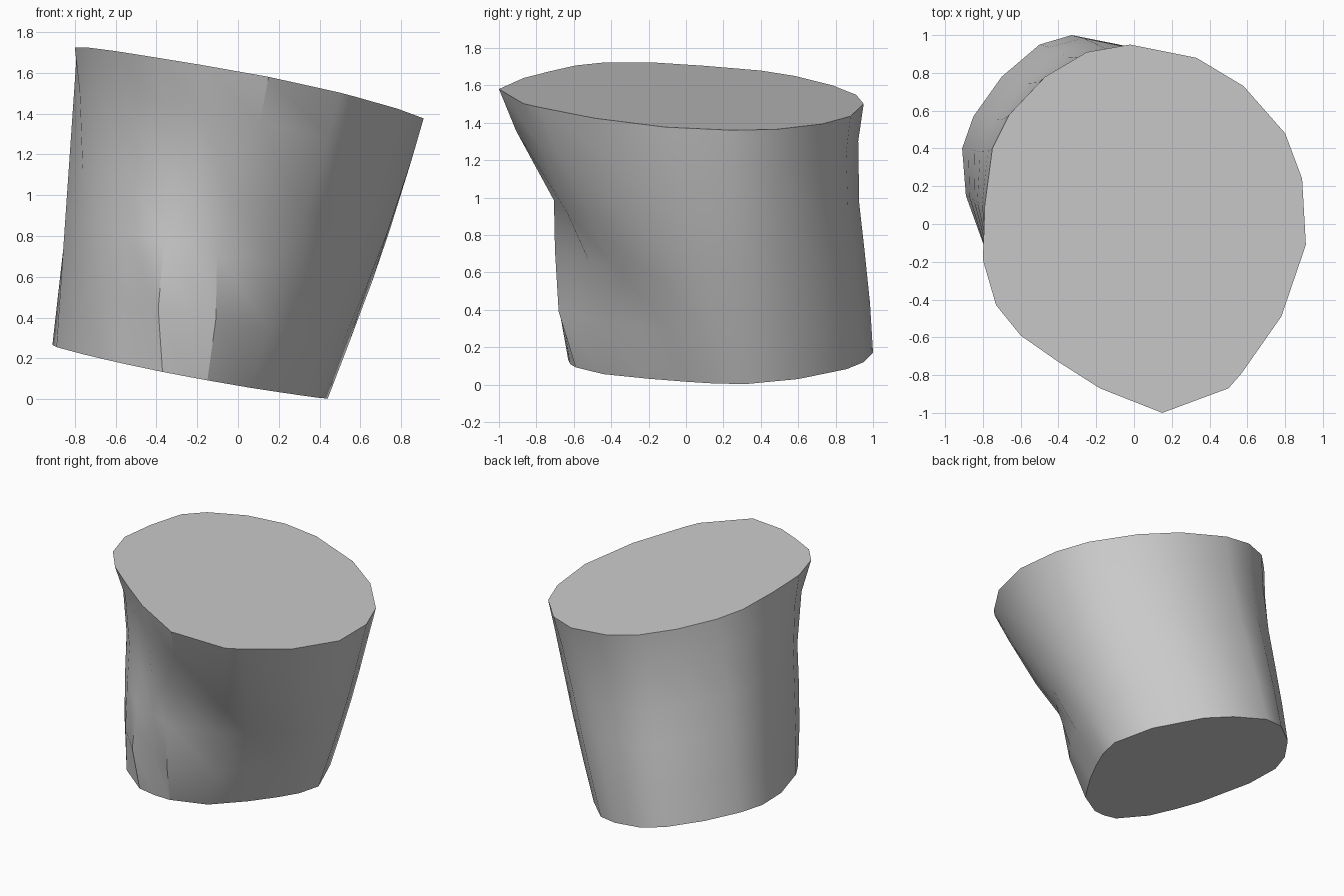
import bpy
import bmesh
from math import pi, sin, radians
from mathutils import Vector

cube = bpy.data.objects.get("Cube")
if cube:
    bpy.data.objects.remove(cube, do_unlink=True)

# Matching outlines of the two cut ends, counter-clockwise from the front
BOTTOM = [(-.37, -.63), (-.25, -.62), (-.15, -.59), (.06, -.44), (.22, -.2), (.33, 0),
          (.4, .15), (.44, .32), (.34, .6), (.1, .86), (-.08, .95), (-.33, 1),
          (-.5, .95), (-.7, .78), (-.85, .57), (-.91, .4), (-.89, .15),
          (-.76, -.21), (-.67, -.36), (-.56, -.51)]
TOP = [(-.4, -.73), (-.18, -.87), (.15, -1), (.5, -.87), (.57, -.79), (.78, -.49),
       (.91, -.11), (.89, .24), (.8, .48), (.58, .73), (.33, .88), (-.02, .95),
       (-.25, .91), (-.47, .78), (-.66, .58), (-.75, .4), (-.79, .1),
       (-.8, -.19), (-.73, -.43), (-.6, -.59)]
LEVELS = [0, .2, .42, .6, .85, 1]

# Hollow and ridge under the front overhang: (level, column) -> offset
DENTS = {(1, 0): (-.02, -.04), (2, 0): (0, -.03),
         (2, 1): (-.02, .02), (3, 1): (-.03, .04),
         (1, 2): (-.02, -.01), (2, 2): (-.08, .06), (3, 2): (-.06, .13), (4, 2): (0, .03),
         (1, 3): (0, .03), (2, 3): (-.05, .1), (3, 3): (-.01, .06), (4, 3): (0, .02),
         (2, 4): (-.02, .06), (3, 4): (-.01, .03)}


def bottom_height(p):
    return .079 - .193 * p[0] + .027 * p[1]


def top_height(p):
    return 1.552 - .2 * p[0] - .058 * p[1]


def wall_point(level, column):
    """Blend between the two outlines, with a waist above the middle."""
    t = LEVELS[level]
    low, high = BOTTOM[column], TOP[column]
    start = Vector((*low, bottom_height(low)))
    end = Vector((*high, top_height(high)))
    point = start.lerp(end, t)
    waist = sin(pi * t * t)
    corner = .16 * waist * max(0, -point.x) * max(0, -point.y)
    point.y -= .05 * waist * max(0, point.y)
    point.x += .045 * sin(pi * t) * max(0, point.x)
    dx, dy = DENTS.get((level, column), (0, 0))
    return point + Vector((dx + corner, dy + corner, 0))


def build_segment(name, material):
    bm = bmesh.new()
    count = len(BOTTOM)
    rings = [[bm.verts.new(wall_point(i, j)) for j in range(count)]
             for i in range(len(LEVELS))]
    # Side wall, split along the diagonal that follows the crease
    for lower, upper in zip(rings, rings[1:]):
        for j in range(count):
            k = (j + 1) % count
            for corners in ((lower[j], lower[k], upper[j]), (lower[k], upper[k], upper[j])):
                bm.faces.new(corners).smooth = True
    # Flat end caps
    bm.faces.new(rings[0][::-1])
    bm.faces.new(rings[-1])
    mesh = bpy.data.meshes.new(name)
    bm.to_mesh(mesh)
    bm.free()
    mesh.materials.append(material)
    obj = bpy.data.objects.new(name, mesh)
    bpy.context.collection.objects.link(obj)
    return obj


# Plain grey material
grey = bpy.data.materials.new("light_grey")
grey.use_nodes = True
colour = (.6, .6, .6, 1)
grey.diffuse_color = colour
grey.node_tree.nodes["Principled BSDF"].inputs["Base Color"].default_value = colour

segment = build_segment("tapered_segment", grey)
bpy.context.view_layer.objects.active = segment
segment.select_set(True)
bpy.ops.object.shade_smooth_by_angle(angle=radians(35))
